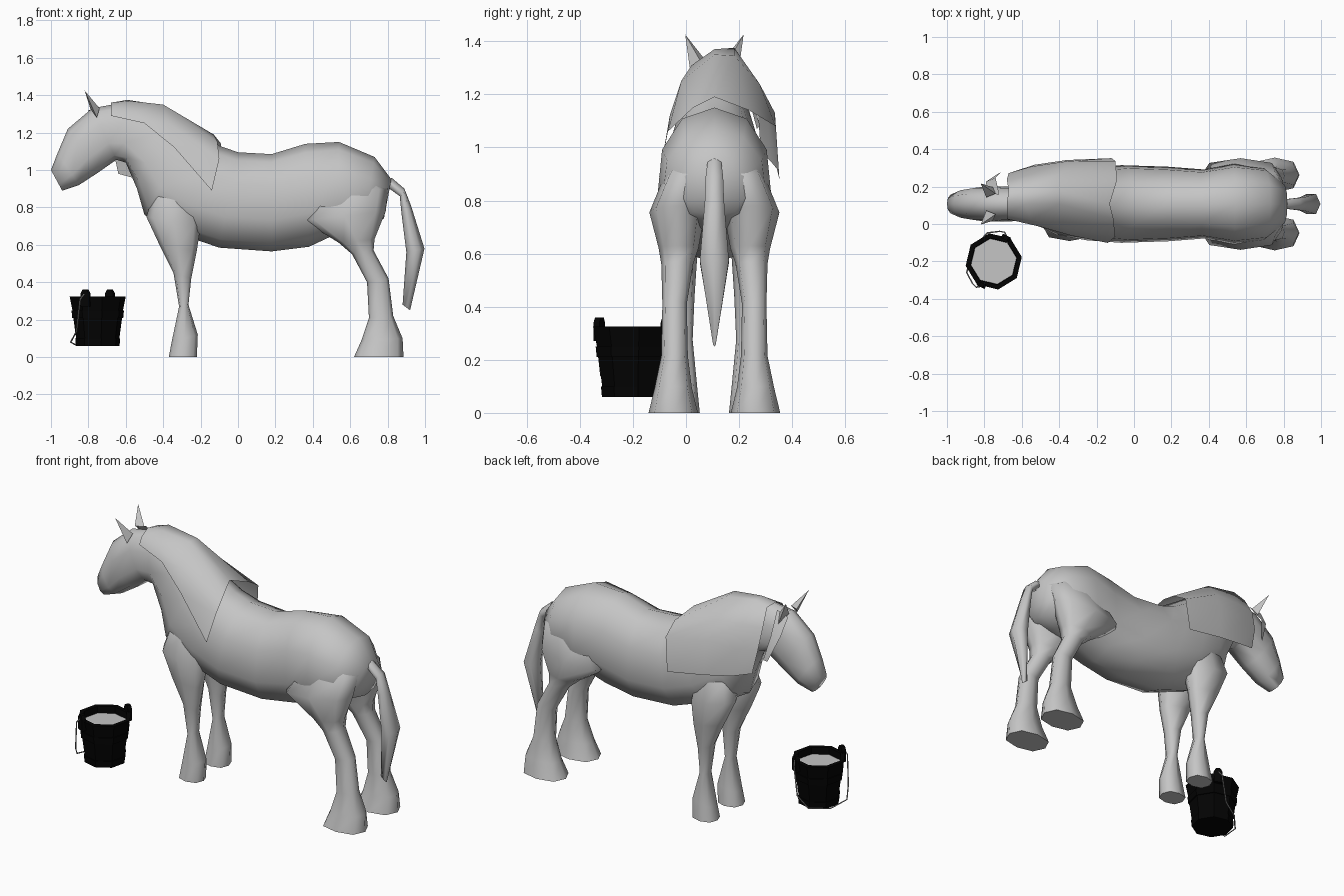
import bpy
import bmesh
import math
from mathutils import Vector

MID = 0.107  # sideways centre line of the horse

default_cube = bpy.data.objects.get("Cube")
if default_cube:
    bpy.data.objects.remove(default_cube, do_unlink=True)


def material(name, value):
    mat = bpy.data.materials.new(name)
    mat.use_nodes = True
    colour = (value, value, value, 1)
    mat.diffuse_color = colour
    mat.node_tree.nodes["Principled BSDF"].inputs["Base Color"].default_value = colour
    return mat


coat = material("grey coat", 0.56)
black = material("black wood", 0.001)
metal = material("handle metal", 0.3)
water_grey = material("grey water", 0.56)


def finish(bm, name, mat, smooth_angle=None):
    bmesh.ops.recalc_face_normals(bm, faces=bm.faces)
    mesh = bpy.data.meshes.new(name)
    bm.to_mesh(mesh)
    bm.free()
    mesh.materials.append(mat)
    obj = bpy.data.objects.new(name, mesh)
    bpy.context.collection.objects.link(obj)
    if smooth_angle:
        bpy.ops.object.select_all(action='DESELECT')
        obj.select_set(True)
        bpy.context.view_layer.objects.active = obj
        bpy.ops.object.shade_smooth_by_angle(angle=math.radians(smooth_angle))
    return obj


def skin(bm, rings):
    """Bridge a list of equal closed loops of points and cap the ends."""
    loops = [[bm.verts.new(p) for p in ring] for ring in rings]
    n = len(loops[0])
    for a, b in zip(loops, loops[1:]):
        for i in range(n):
            j = (i + 1) % n
            bm.faces.new((a[i], a[j], b[j], b[i]))
    bm.faces.new(loops[0])
    bm.faces.new(loops[-1])


def soft(value, power):
    return math.copysign(abs(value) ** power, value)


def loft(name, sections, side=1, sides=10, power=0.8, flare=0):
    """Each section: two profile points (x, z), sideways offset, half width."""
    rings = []
    for ax, az, bx, bz, offset, half in sections:
        a, b = Vector((ax, 0, az)), Vector((bx, 0, bz))
        ring = []
        for i in range(sides):
            t = math.tau * i / sides
            along = soft(math.cos(t), power)
            p = (a + b) / 2 + (a - b) / 2 * along
            width = half * (1 - flare * along)
            p.y = MID + side * offset + width * soft(math.sin(t), power)
            ring.append(p)
        rings.append(ring)
    bm = bmesh.new()
    skin(bm, rings)
    return finish(bm, name, coat, 75)


def sheet(name, rows):
    """Open surface through rows of (x, y from centre line, z) points."""
    bm = bmesh.new()
    grid = [[bm.verts.new((x, MID + y, z)) for x, y, z in row] for row in rows]
    for a, b in zip(grid, grid[1:]):
        for i in range(len(a) - 1):
            bm.faces.new((a[i], a[i + 1], b[i + 1], b[i]))
    return finish(bm, name, coat, 60)


# Head, neck and trunk in one skin, muzzle to rump
loft("body", [
    (-1, 1, -.94, .89, 0, .055),
    (-.965, 1.09, -.85, .92, 0, .08),
    (-.91, 1.22, -.75, .985, 0, .093),
    (-.78, 1.33, -.65, 1.055, 0, .095),
    (-.62, 1.36, -.6, 1.04, 0, .09),
    (-.4, 1.33, -.54, .9, 0, .125),
    (-.24, 1.22, -.5, .76, 0, .165),
    (-.1, 1.13, -.32, .66, 0, .195),
    (0, 1.095, -.1, .585, 0, .208),
    (.18, 1.085, .18, .565, 0, .2),
    (.36, 1.14, .38, .59, 0, .185),
    (.54, 1.15, .53, .66, 0, .215),
    (.73, 1.07, .67, .7, 0, .195),
    (.82, .95, .78, .74, 0, .11)], power=.88, flare=.12)

# Legs, mirrored left and right
for side, label in ((1, "left"), (-1, "right")):
    loft(label + "_front_leg", [
        (-.4, .97, -.25, .95, .06, .06),
        (-.46, .85, -.22, .84, .095, .075),
        (-.49, .75, -.2, .7, .115, .083),
        (-.42, .6, -.22, .57, .125, .06),
        (-.345, .45, -.25, .42, .12, .045),
        (-.315, .27, -.265, .28, .12, .038),
        (-.355, .08, -.215, .12, .12, .055),
        (-.37, 0, -.22, 0, .12, .065)], side, 8)
    loft(label + "_hind_leg", [
        (.5, 1.02, .7, .98, .06, .07),
        (.43, .88, .8, .9, .1, .09),
        (.35, .73, .79, .78, .14, .105),
        (.54, .61, .73, .63, .135, .075),
        (.61, .55, .725, .57, .14, .06),
        (.69, .4, .805, .42, .15, .046),
        (.7, .21, .83, .22, .15, .05),
        (.66, .09, .88, .1, .155, .07),
        (.62, 0, .885, 0, .155, .093)], side, 8)

    # Pointed ears
    bm = bmesh.new()
    base = [(-.79, .035, 1.33), (-.74, .055, 1.33), (-.755, .09, 1.28)]
    base = [bm.verts.new((x, MID + side * y, z)) for x, y, z in base]
    tip = bm.verts.new((-.82, MID + side * .11, 1.425))
    bm.faces.new(base)
    for i in range(3):
        bm.faces.new((base[i - 1], base[i], tip))
    finish(bm, label + "_ear", coat, 30)

# Tail
loft("tail", [
    (.81, .9, .82, .96, 0, .03),
    (.865, .86, .89, .9, 0, .038),
    (.875, .76, .925, .81, 0, .042),
    (.9, .56, .997, .58, 0, .063),
    (.88, .28, .92, .25, 0, .006)], 1, 6, 1)

# Mane covers the neck and hangs lower on the left
sheet("mane", [
    [(-.68, -.08, 1.29), (-.68, -.055, 1.33), (-.68, 0, 1.36),
     (-.67, .075, 1.35), (-.68, .13, 1.25), (-.67, .165, 1.12), (-.64, .175, .98)],
    [(-.5, -.122, 1.25), (-.55, -.085, 1.31), (-.58, 0, 1.37),
     (-.59, .075, 1.375), (-.56, .155, 1.25), (-.55, .2, 1.12), (-.53, .21, .95)],
    [(-.34, -.168, 1.12), (-.37, -.125, 1.25), (-.4, 0, 1.35),
     (-.4, .075, 1.345), (-.38, .17, 1.24), (-.36, .228, 1.13), (-.36, .235, .92)],
    [(-.14, -.208, .89), (-.1, -.175, 1.06), (-.11, -.08, 1.15),
     (-.13, 0, 1.19), (-.09, .13, 1.14), (-.1, .23, 1.08), (-.12, .245, .88)]])
sheet("forelock", [
    [(-.72, .05, 1.34), (-.8, .06, 1.32)],
    [(-.74, .14, 1.22), (-.79, .12, 1.22)],
    [(-.71, .17, 1.08), (-.73, .16, 1.07)]])

# Bucket: an eight sided shell with bands, turned as one profile
CENTRE = Vector((-.75, -.2, 0))


def around(radius, z):
    return [CENTRE + Vector((radius * math.cos(t), radius * math.sin(t), z))
            for t in (math.tau * (i + .2) / 8 for i in range(8))]


bm = bmesh.new()
skin(bm, [around(r, z) for r, z in (
    (.118, .06), (.122, .1), (.117, .1), (.132, .21), (.138, .21), (.142, .25),
    (.137, .25), (.152, .325), (.126, .325), (.11, .09))])
finish(bm, "bucket", black)

bm = bmesh.new()
bm.faces.new([bm.verts.new(p) for p in around(.13, .285)])
finish(bm, "water", water_grey)

# Lugs on the rim
axis = Vector((.46, .89, 0))
out = Vector((-.89, .46, 0))
lugs = [CENTRE + axis * s * .142 for s in (-1, 1)]
for name, spot in zip(("front_lug", "back_lug"), lugs):
    bm = bmesh.new()
    rings = []
    for width, z in ((.024, .27), (.024, .34), (.012, .36)):
        rings.append([spot + out * width * a + axis * .012 * b + Vector((0, 0, z))
                      for a, b in ((-1, -1), (1, -1), (1, 1), (-1, 1))])
    skin(bm, rings)
    finish(bm, name, black)

# Wire handle hanging down beside the bucket
path = [(-1, 0, .34), (-1.1, .02, .31), (-1.05, .045, .14), (-.8, .1, .08),
        (0, .133, .065), (.8, .1, .08), (1.05, .045, .14), (1.1, .02, .31), (1, 0, .34)]
curve = bpy.data.curves.new("handle", 'CURVE')
curve.dimensions = '3D'
curve.bevel_depth = .004
curve.bevel_resolution = 0
spline = curve.splines.new('POLY')
spline.points.add(len(path) - 1)
for point, (along, outward, z) in zip(spline.points, path):
    p = CENTRE + axis * along * .15 + out * outward + Vector((0, 0, z))
    point.co = (*p, 1)
curve.materials.append(metal)
bpy.context.collection.objects.link(bpy.data.objects.new("handle", curve))
